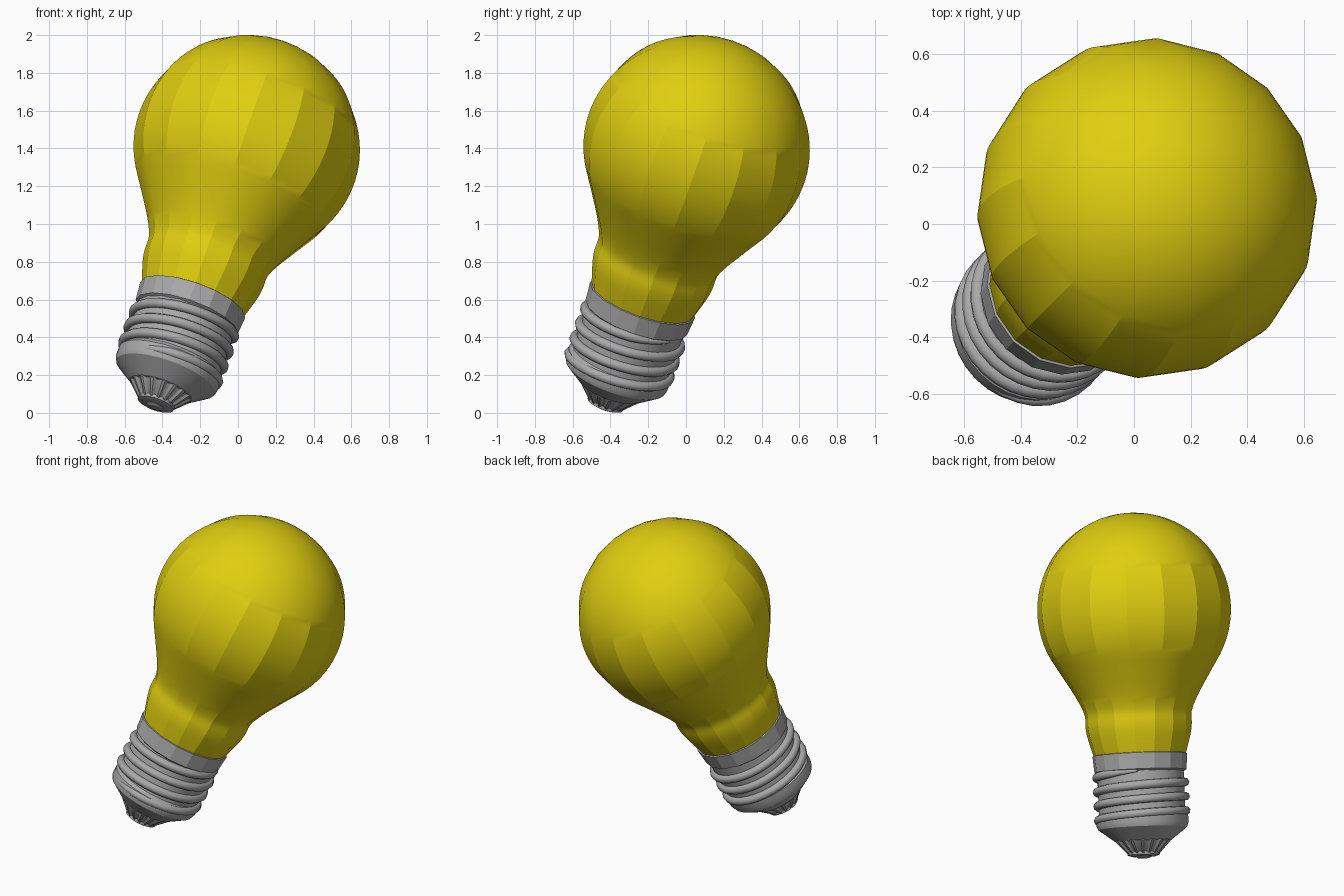
import bpy, bmesh, math
from mathutils import Matrix, Vector

cube = bpy.data.objects.get("Cube")
if cube:
    bpy.data.objects.remove(cube, do_unlink=True)

# Everything is turned about local z, then leaned towards the back left
LEAN = (Matrix.Translation((-0.44, -0.43, 0.035))
        @ Matrix.Rotation(math.radians(45), 4, 'Z')
        @ Matrix.Rotation(math.radians(26.7), 4, 'Y'))
SIDES = 16


def material(name, rgb):
    mat = bpy.data.materials.new(name)
    mat.use_nodes = True
    mat.diffuse_color = (*rgb, 1)
    node = mat.node_tree.nodes["Principled BSDF"]
    node.inputs["Base Color"].default_value = (*rgb, 1)
    node.inputs["Roughness"].default_value = 0.5
    return mat


YELLOW = material("yellow glass", (0.75, 0.62, 0.005))
GREY = material("grey metal", (0.40, 0.40, 0.40))


def finish(obj, mat, angle):
    """Link, colour, place and shade one part."""
    bpy.context.collection.objects.link(obj)
    obj.data.materials.append(mat)
    obj.matrix_world = LEAN
    if obj.type == 'MESH':
        bpy.ops.object.select_all(action='DESELECT')
        obj.select_set(True)
        bpy.context.view_layer.objects.active = obj
        bpy.ops.object.shade_smooth_by_angle(angle=math.radians(angle))
    return obj


def lathe(name, profile, mat, sides=SIDES, angle=20, groove=0.0):
    """Turn (radius, height) points into a capped solid; groove sinks every other pair of edges."""
    bm = bmesh.new()
    rings = []
    for r, z in profile:
        ring = []
        for i in range(sides):
            a = math.tau * i / sides
            rr = r - (groove if i % 4 > 1 else 0)
            ring.append(bm.verts.new((rr * math.cos(a), rr * math.sin(a), z)))
        rings.append(ring)
    for low, high in zip(rings, rings[1:]):
        for i in range(sides):
            j = (i + 1) % sides
            bm.faces.new((low[i], low[j], high[j], high[i]))
    bm.faces.new(rings[0][::-1])
    bm.faces.new(rings[-1])
    mesh = bpy.data.meshes.new(name)
    bm.to_mesh(mesh)
    bm.free()
    return finish(bpy.data.objects.new(name, mesh), mat, angle)


def smooth_path(points, steps):
    """Pass a flowing line through the profile points."""
    pts = [Vector(p) for p in points]
    pts = [2 * pts[0] - pts[1]] + pts + [2 * pts[-1] - pts[-2]]
    out = []
    for a, b, c, d in zip(pts, pts[1:], pts[2:], pts[3:]):
        for s in range(steps):
            t = s / steps
            out.append(0.5 * (2 * b + (c - a) * t + (2 * a - 5 * b + 4 * c - d) * t ** 2
                              + (3 * b - a - 3 * c + d) * t ** 3))
    return out + [pts[-2]]


# Glass bulb: flared neck running into a round globe
RADIUS, CENTRE = 0.6, 1.53
neck = smooth_path([(0.285, 0.63), (0.30, 0.68), (0.322, 0.76), (0.33, 0.82), (0.332, 0.89),
                    (0.37, 0.98), (0.44, 1.10), (0.52, 1.23)], 3)
globe = []
for deg in range(-26, 90, 4):
    a = math.radians(deg)
    globe.append((RADIUS * math.cos(a), CENTRE + RADIUS * math.sin(a)))
globe.append((0.006, CENTRE + RADIUS))
lathe("glass_bulb", neck + globe, YELLOW)

# Metal collar under the glass
lathe("collar", [(0.26, 0.515), (0.285, 0.53), (0.294, 0.63), (0.27, 0.64)], GREY)

# Screw shell tapering to the insulator
lathe("screw_shell", [(0.15, 0.095), (0.175, 0.10), (0.275, 0.175), (0.285, 0.20),
                      (0.285, 0.25), (0.268, 0.27), (0.268, 0.53)], GREY, sides=32, angle=25)

# Raised thread wound around the shell
TURNS, STEPS, PITCH = 3.5, 32, 0.088
curve = bpy.data.curves.new("screw_thread", 'CURVE')
curve.dimensions = '3D'
curve.bevel_depth = 0.027
curve.bevel_resolution = 2
curve.use_fill_caps = True
spline = curve.splines.new('POLY')
count = int(TURNS * STEPS) + 1
spline.points.add(count - 1)
for i, point in enumerate(spline.points):
    a = math.tau * i / STEPS + math.pi
    point.co = (0.273 * math.cos(a), 0.273 * math.sin(a), 0.21 + PITCH * i / STEPS, 1)
    point.radius = min(1, 0.3 + min(i, count - 1 - i) / 6)
finish(bpy.data.objects.new("screw_thread", curve), GREY, 30)

# Ribbed insulator and contact at the tip
lathe("insulator", [(0.09, 0.015), (0.10, 0.02), (0.17, 0.095), (0.17, 0.11)], GREY,
      sides=64, angle=25, groove=0.012)
lathe("tip_rim", [(0.075, 0.002), (0.10, 0.012), (0.10, 0.03)], GREY, sides=24, angle=25)
lathe("tip_contact", [(0.035, -0.008), (0.048, 0.0), (0.048, 0.02)], GREY, sides=16, angle=25)
